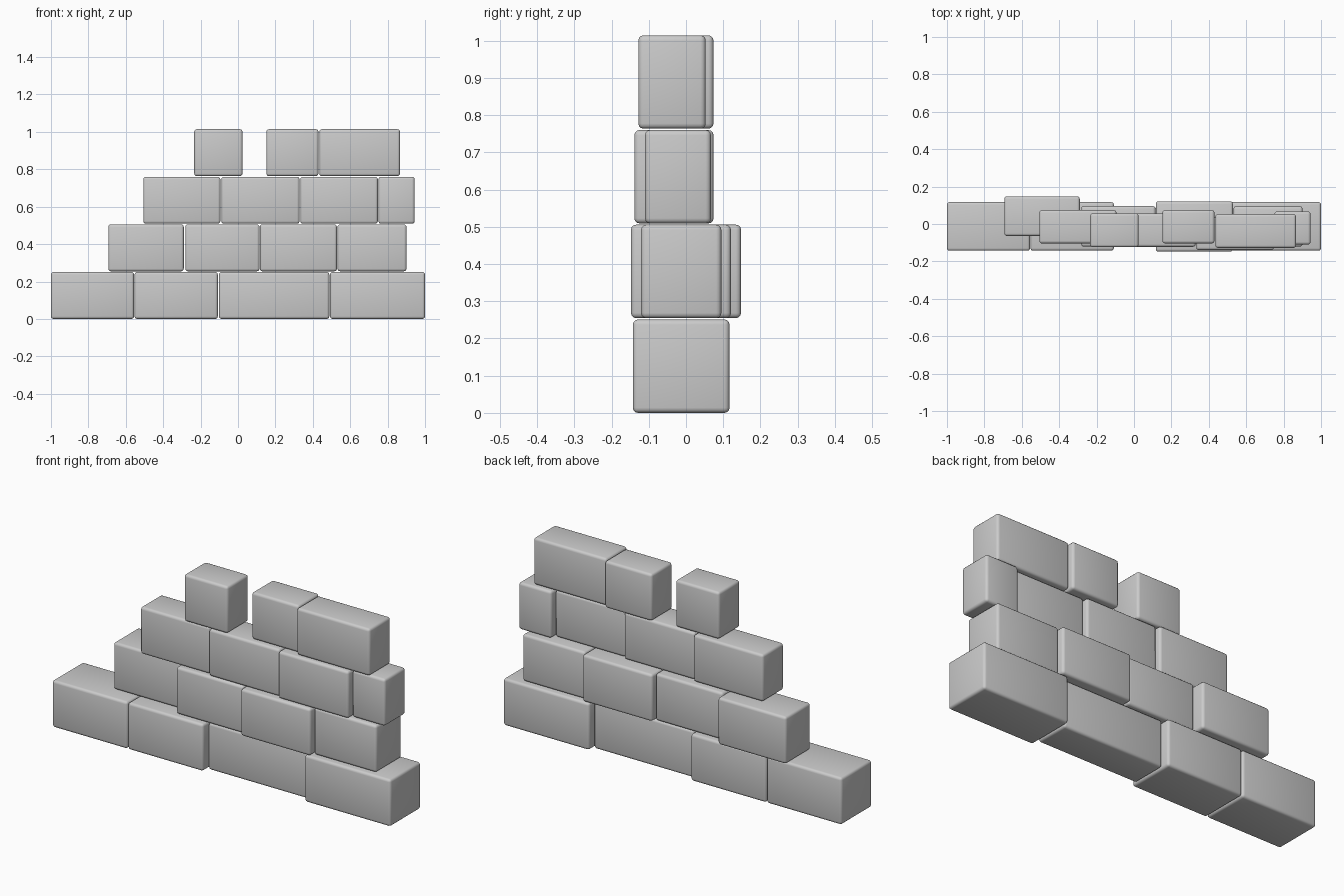
import bpy, math

if "Cube" in bpy.data.objects:
    bpy.data.objects.remove(bpy.data.objects["Cube"])

HEIGHT, PITCH, BEVEL = 0.251, 0.2545, 0.014

# each course, bottom to top: (x start, x end, y front, y back)
COURSES = [
    [(-1.0, -0.556, -0.143, 0.117), (-0.553, -0.108, -0.143, 0.117),
     (-0.102, 0.488, -0.108, 0.083), (0.492, 1.0, -0.143, 0.117)],
    [(-0.693, -0.290, -0.064, 0.148), (-0.282, 0.115, -0.121, 0.096),
     (0.117, 0.529, -0.148, 0.121), (0.532, 0.901, -0.121, 0.095)],
    [(-0.506, -0.094, -0.104, 0.074), (-0.089, 0.329, -0.122, 0.056),
     (0.333, 0.748, -0.139, 0.037), (0.751, 0.944, -0.110, 0.067)],
    [(-0.234, 0.024, -0.124, 0.057), (0.152, 0.430, -0.104, 0.074),
     (0.435, 0.866, -0.128, 0.053)],
]


def stone_block(name, x0, x1, y0, y1, z0):
    """Rounded-edge stone block filling the given extents."""
    bpy.ops.mesh.primitive_cube_add(
        size=1, location=((x0 + x1) / 2, (y0 + y1) / 2, z0 + HEIGHT / 2))
    ob = bpy.context.object
    ob.name = name
    ob.scale = (x1 - x0, y1 - y0, HEIGHT)
    bpy.ops.object.transform_apply(location=False, rotation=False, scale=True)
    mod = ob.modifiers.new("rounded_edges", 'BEVEL')
    mod.width = BEVEL
    mod.segments = 3
    bpy.ops.object.modifier_apply(modifier=mod.name)
    bpy.ops.object.shade_smooth_by_angle(angle=math.radians(40))


# stacked stepped wall
for row, course in enumerate(COURSES):
    for i, block in enumerate(course):
        stone_block(f"wall_block_row{row + 1}_{i + 1}", *block, row * PITCH)
